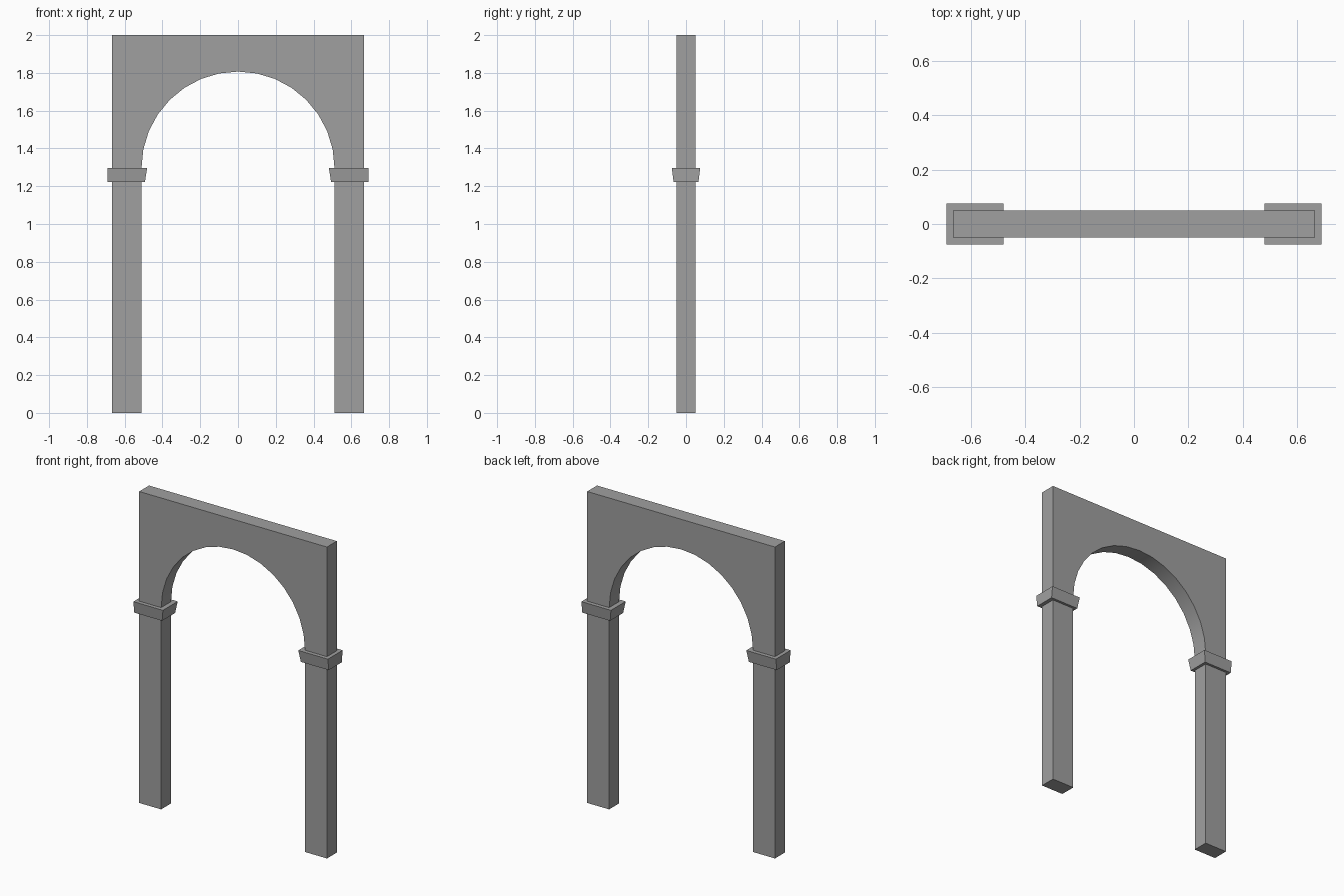
import bpy, bmesh
from math import cos, sin, pi, radians

if "Cube" in bpy.data.objects:
    bpy.data.objects.remove(bpy.data.objects["Cube"])

OUTER, INNER, DEPTH = 0.667, 0.511, 0.05   # wall half width, opening radius, half depth
CAP_BOTTOM, CAP_TOP, TOP = 1.222, 1.296, 2.0
ARC_SEGMENTS = 16

# Dark grey stone
stone = bpy.data.materials.new("dark_stone")
stone.diffuse_color = (0.35, 0.35, 0.35, 1)
stone.use_nodes = True
stone.node_tree.nodes["Principled BSDF"].inputs["Base Color"].default_value = stone.diffuse_color


def finish(name, bm):
    bmesh.ops.recalc_face_normals(bm, faces=bm.faces)
    mesh = bpy.data.meshes.new(name)
    bm.to_mesh(mesh)
    bm.free()
    mesh.materials.append(stone)
    obj = bpy.data.objects.new(name, mesh)
    bpy.context.collection.objects.link(obj)
    return obj


def mirrored_block(name, z0, z1, bottom, top):
    """Tapered block from two (x0, x1, half_depth) sections, mirrored across x."""
    bm = bmesh.new()
    rings = []
    for z, (x0, x1, d) in ((z0, bottom), (z1, top)):
        rings.append([bm.verts.new((x, y, z))
                      for x, y in ((x0, -d), (x1, -d), (x1, d), (x0, d))])
    low, high = rings
    bm.faces.new(low)
    bm.faces.new(high)
    for i in range(4):
        j = (i + 1) % 4
        bm.faces.new((low[i], low[j], high[j], high[i]))
    obj = finish(name, bm)
    obj.modifiers.new("Mirror", 'MIRROR').use_axis[0] = True
    return obj


# Wall with the half-round opening, extruded from its front profile
profile = [(-OUTER, CAP_TOP), (-OUTER, TOP), (OUTER, TOP), (OUTER, CAP_TOP)]
for i in range(ARC_SEGMENTS + 1):
    a = pi * i / ARC_SEGMENTS
    profile.append((INNER * cos(a), CAP_TOP + INNER * sin(a)))
bm = bmesh.new()
front = bm.faces.new([bm.verts.new((x, -DEPTH, z)) for x, z in profile])
back = bmesh.ops.extrude_face_region(bm, geom=[front], use_keep_orig=True)
bmesh.ops.translate(bm, vec=(0, 2 * DEPTH, 0),
                    verts=[v for v in back["geom"] if isinstance(v, bmesh.types.BMVert)])
wall = finish("arch_wall", bm)
bpy.context.view_layer.objects.active = wall
wall.select_set(True)
bpy.ops.object.shade_smooth_by_angle(angle=radians(30))

# Pillars and the capitals that flare out towards the top
shaft = (INNER, OUTER, DEPTH)
mirrored_block("pillars", 0, CAP_BOTTOM, shaft, shaft)
mirrored_block("capitals", CAP_BOTTOM, CAP_TOP,
               (0.493, 0.691, 0.066), (0.481, 0.691, 0.075))
